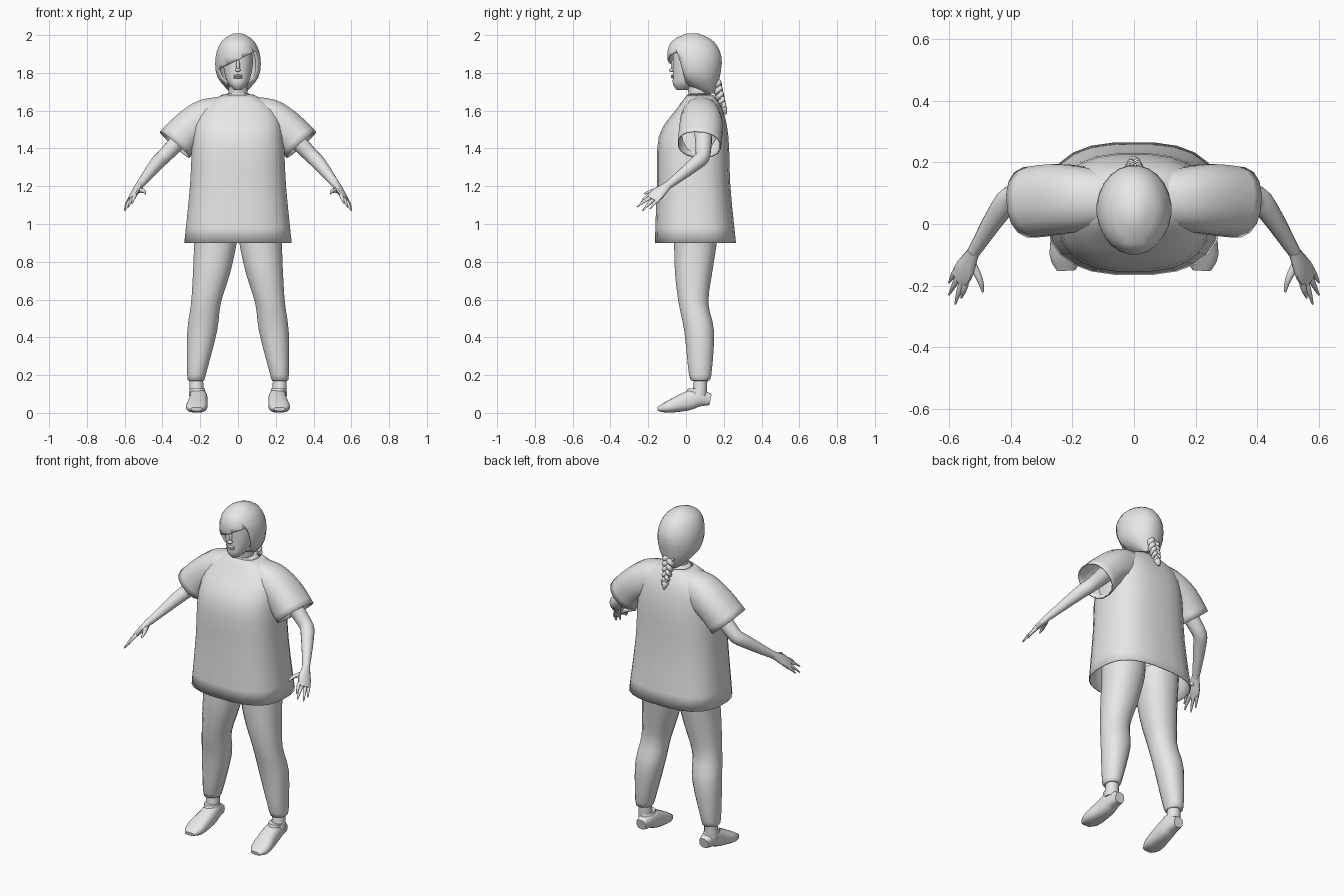
import bpy, bmesh, math
from mathutils import Vector

cube = bpy.data.objects.get("Cube")
if cube:
    bpy.data.objects.remove(cube)

GREY = (.8, .8, .8, 1)
grey = bpy.data.materials.new("plain grey")
grey.use_nodes = True
grey.diffuse_color = GREY
grey.node_tree.nodes["Principled BSDF"].inputs["Base Color"].default_value = GREY

ACROSS_X, ACROSS_Y, UPRIGHT = Vector((1, 0, 0)), Vector((0, 1, 0)), Vector((0, 0, 1))


def finish(bm, name, thickness=0):
    """Turn a bmesh into a smooth-shaded object with sharp creases."""
    bmesh.ops.recalc_face_normals(bm, faces=bm.faces)
    mesh = bpy.data.meshes.new(name)
    bm.to_mesh(mesh)
    bm.free()
    for polygon in mesh.polygons:
        polygon.use_smooth = True
    mesh.set_sharp_from_angle(angle=math.radians(50))
    mesh.materials.append(grey)
    obj = bpy.data.objects.new(name, mesh)
    bpy.context.collection.objects.link(obj)
    if thickness:
        shell = obj.modifiers.new("thickness", "SOLIDIFY")
        shell.thickness = thickness


def smooth_path(rings, steps=3):
    """Pass a smooth curve through the rings' centres and radii."""
    # A ring with a single radius is round
    keys = [Vector((*ring, ring[-1])[:5]) for ring in rings]
    path = []
    for i in range(len(keys) - 1):
        start, end = keys[i], keys[i + 1]
        leave = (end - keys[max(i - 1, 0)]) / 2
        arrive = (keys[min(i + 2, len(keys) - 1)] - start) / 2
        for step in range(steps):
            t = step / steps
            ease = t * t * (3 - 2 * t)
            path.append(start.lerp(end, ease) + leave * t * (1 - t) ** 2
                        - arrive * t * t * (1 - t))
    return path + [keys[-1]]


def loft(rings, sides=16, ref=None, power=2, open_ends=(), flip=1):
    """Skin rings (x, y, z, radius, radius): level, or square to the path if ref is given."""
    bm = bmesh.new()
    path = smooth_path(rings)
    centres = [Vector(key[:3]) for key in path]
    loops = []
    for i, key in enumerate(path):
        u, v = ACROSS_X, ACROSS_Y
        if ref:
            ahead = centres[min(i + 1, len(path) - 1)]
            along = (ahead - centres[max(i - 1, 0)]).normalized()
            u = (ref - along * ref.dot(along)).normalized()
            v = along.cross(u)
        loop = []
        for k in range(sides):
            angle = math.tau * (k + .5) / sides
            c, s = math.cos(angle), math.sin(angle)
            c = math.copysign(abs(c) ** (2 / power), c)
            s = math.copysign(abs(s) ** (2 / power), s)
            point = centres[i] + u * c * key[3] + v * s * key[4]
            point.x *= flip
            loop.append(bm.verts.new(point))
        loops.append(loop)
    for low, high in zip(loops, loops[1:]):
        for k in range(sides):
            bm.faces.new((low[k - 1], low[k], high[k], high[k - 1]))
    if "start" not in open_ends:
        bm.faces.new(loops[0])
    if "end" not in open_ends:
        bm.faces.new(loops[-1])
    return bm


def upright(*rows):
    """Rows of height, half width, front and back become level rings."""
    return [(0, (front + back) / 2, z, width, (back - front) / 2)
            for z, width, front, back in rows]


def ball(name, centre, size):
    bm = bmesh.new()
    bmesh.ops.create_uvsphere(bm, u_segments=12, v_segments=8, radius=1)
    bmesh.ops.scale(bm, vec=size, verts=bm.verts)
    bmesh.ops.translate(bm, vec=centre, verts=bm.verts)
    finish(bm, name)


# Shirt body, open at the hem
shirt = upright((.9, .28, -.16, .26), (1.2, .25, -.15, .23), (1.46, .235, -.14, .22),
                (1.6, .2, -.05, .19), (1.68, .08, .01, .14))
finish(loft(shirt, sides=24, power=2.7, open_ends=("start", "end")), "shirt_body", -.006)
collar = upright((1.66, .09, 0, .15), (1.69, .06, .01, .13))
finish(loft(collar, sides=20), "shirt_collar")

# Neck and face
finish(loft(upright((1.64, .05, .02, .12), (1.77, .05, 0, .11))), "neck")
face = upright((1.71, .02, -.05, .01), (1.74, .05, -.07, .06), (1.79, .07, -.07, .1),
               (1.86, .08, -.07, .13), (1.93, .07, -.07, .11))
finish(loft(face, sides=20), "face")
ball("nose_bridge", (0, -.07, 1.84), (.01, .01, .03))
ball("nose_tip", (0, -.075, 1.815), (.015, .015, .01))
for name, z in (("upper_lip", 1.785), ("lower_lip", 1.775)):
    ball(name, (0, -.07, z), (.025, .01, .006))

# Hair shell, cut along a slanted fringe and behind the cheeks
hair = loft(upright((1.7, .03, .09, .15), (1.78, .1, -.05, .17), (1.88, .11, -.09, .18),
                    (1.96, .08, -.07, .14), (2, .02, .01, .06)), sides=24)
fringe = (Vector((0, 0, 1.87)), Vector((-.5, 0, 1)).normalized())
cheek = (Vector((0, -.01, 1.8)), Vector((0, 1, .3)).normalized())
for point, normal in (fringe, cheek):
    bmesh.ops.bisect_plane(hair, geom=hair.verts[:] + hair.edges[:] + hair.faces[:],
                           plane_co=point, plane_no=normal)
opening = [face for face in hair.faces
           if all((face.calc_center_median() - point).dot(normal) < 0
                  for point, normal in (fringe, cheek))]
bmesh.ops.delete(hair, geom=opening, context="FACES")
finish(hair, "hair", -.01)

# Three-strand braid and its tuft
for strand in range(3):
    rings = []
    for i in range(17):
        down = i / 16
        angle = math.tau * (1.6 * down + strand / 3)
        size = 1 - down / 2
        rings.append((.025 * size * math.sin(angle),
                      .155 + .04 * down + .013 * math.sin(2 * angle),
                      1.76 - .14 * down, .018 * size))
    finish(loft(rings, sides=8, ref=ACROSS_X), f"braid_strand_{strand + 1}")
finish(loft([(0, .2, 1.63, .01), (0, .2, 1.61, .02), (0, .21, 1.58, .005)], sides=8),
       "braid_tuft")

# Paired limbs
fingertips = {"index": (.56, -.24, 1.11), "middle": (.58, -.26, 1.09),
              "ring": (.6, -.23, 1.07), "little": (.6, -.19, 1.08)}
across_hand = Vector((.5, .8, -.4)).normalized()
knuckles = Vector((.56, -.17, 1.14))

for side, flip in (("left", 1), ("right", -1)):
    # Sleeve, open at the cuff
    sleeve = [(.05, .08, 1.59, .08), (.16, .08, 1.56, .1),
              (.25, .08, 1.51, .11, .095), (.335, .07, 1.42, .11, .1)]
    finish(loft(sleeve, ref=ACROSS_Y, power=2.3, open_ends=("end",), flip=flip),
           f"{side}_sleeve", -.006)

    # Arm and palm
    arm = [(.24, .09, 1.52, .05), (.38, .09, 1.37, .04), (.43, .05, 1.32, .037),
           (.525, -.1, 1.2, .02)]
    finish(loft(arm, ref=across_hand, flip=flip), f"{side}_arm")
    palm = [(.52, -.09, 1.21, .02), (.55, -.15, 1.16, .04, .017), (.57, -.18, 1.13, .035, .01)]
    finish(loft(palm, sides=12, ref=across_hand, flip=flip), f"{side}_palm")

    # Fingers and thumb
    for i, (name, tip) in enumerate(fingertips.items()):
        root = knuckles + across_hand * (i - 1.5) * .02
        bend = root.lerp(Vector(tip), .5) + UPRIGHT * .005
        finger = [(*root, .011), (*bend, .009), (*tip, .003)]
        finish(loft(finger, sides=8, ref=across_hand, flip=flip), f"{side}_{name}_finger")
    thumb = [(.53, -.12, 1.18, .016), (.5, -.18, 1.175, .011), (.49, -.22, 1.16, .004)]
    finish(loft(thumb, sides=8, ref=UPRIGHT, flip=flip), f"{side}_thumb")

    # Trouser leg with a gathered cuff
    leg = [(.12, .05, 1, .12), (.12, .05, .9, .115), (.14, .04, .74, .1),
           (.17, .04, .58, .08), (.19, .07, .43, .08), (.22, .075, .2, .05, .06),
           (.22, .075, .17, .04)]
    finish(loft(leg, power=2.2, flip=flip), f"{side}_trouser_leg")

    # Ankle and shoe
    finish(loft([(.22, .08, .2, .035), (.22, .07, .09, .04)], flip=flip), f"{side}_ankle")
    shoe = [(.21, .13, .07, .03), (.21, .06, .08, .045, .05), (.21, 0, .06, .05),
            (.22, -.1, .03, .055, .03), (.22, -.15, .02, .03, .01)]
    finish(loft(shoe, ref=ACROSS_X, power=2.6, flip=flip), f"{side}_shoe")
    rim = [(.21, .055, .1, .04, .06), (.215, .06, .13, .04, .05)]
    finish(loft(rim, flip=flip), f"{side}_shoe_collar")
